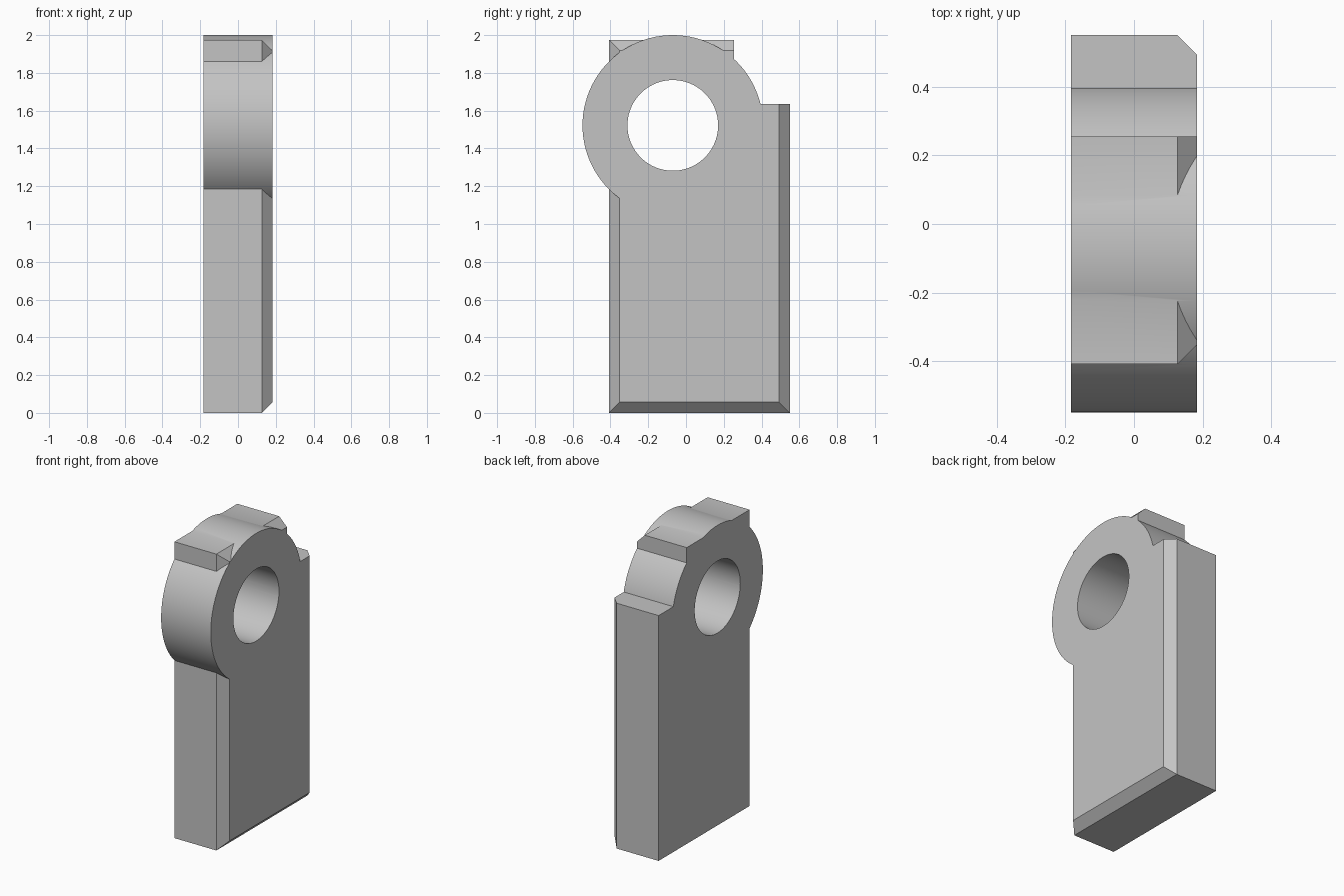
import bpy, bmesh, math
from mathutils import Matrix

old = bpy.data.objects.get("Cube")
if old:
    bpy.data.objects.remove(old, do_unlink=True)

HALF = 0.183          # half thickness along x
CHAMFER = 0.057
EYE_Y, EYE_Z = -0.07, 1.522

grey = bpy.data.materials.new("plain_grey")
grey.use_nodes = True
colour = (0.55, 0.55, 0.55, 1)
grey.diffuse_color = colour
grey.node_tree.nodes["Principled BSDF"].inputs["Base Color"].default_value = colour


def finish(name, bm):
    bmesh.ops.recalc_face_normals(bm, faces=bm.faces)
    mesh = bpy.data.meshes.new(name)
    bm.to_mesh(mesh)
    bm.free()
    mesh.materials.append(grey)
    obj = bpy.data.objects.new(name, mesh)
    bpy.context.collection.objects.link(obj)
    return obj


def block(name, x, y, z, chamfer=0):
    """Box from (min, max) ranges, optionally chamfered around its +x face."""
    bm = bmesh.new()
    bmesh.ops.create_cube(bm, size=1)
    for v in bm.verts:
        v.co = [r[0] if c < 0 else r[1] for c, r in zip(v.co, (x, y, z))]
    if chamfer:
        rim = [e for e in bm.edges if all(v.co.x > 0 for v in e.verts)]
        bmesh.ops.bevel(bm, geom=rim, offset=chamfer, segments=1,
                        profile=0.5, affect='EDGES')
    return finish(name, bm)


def cylinder(name, radius, length):
    """Cylinder along x, centred on the eye."""
    bm = bmesh.new()
    place = Matrix.Translation((0, EYE_Y, EYE_Z)) @ Matrix.Rotation(math.pi / 2, 4, 'Y')
    bmesh.ops.create_cone(bm, cap_ends=True, segments=96, radius1=radius,
                          radius2=radius, depth=length, matrix=place)
    return finish(name, bm)


def combine(target, tool, operation):
    mod = target.modifiers.new(tool.name, 'BOOLEAN')
    mod.object, mod.operation, mod.solver = tool, operation, 'EXACT'
    bpy.context.view_layer.objects.active = target
    bpy.ops.object.modifier_apply(modifier=mod.name)
    bpy.data.objects.remove(tool, do_unlink=True)


# Chamfered plate with a stepped top back corner
plate = block("eye_plate", (-HALF, HALF), (-0.408, 0.55), (0, 1.975), CHAMFER)
combine(plate, block("step_cutter", (-1, 1), (0.254, 1), (1.635, 3)), 'DIFFERENCE')

# Round eye and its through hole
combine(plate, cylinder("eye_boss", 0.478, 2 * HALF), 'UNION')
combine(plate, cylinder("hole_cutter", 0.24, 2), 'DIFFERENCE')

bpy.ops.object.select_all(action='DESELECT')
plate.select_set(True)
bpy.context.view_layer.objects.active = plate
bpy.ops.object.shade_smooth_by_angle(angle=math.radians(20))
